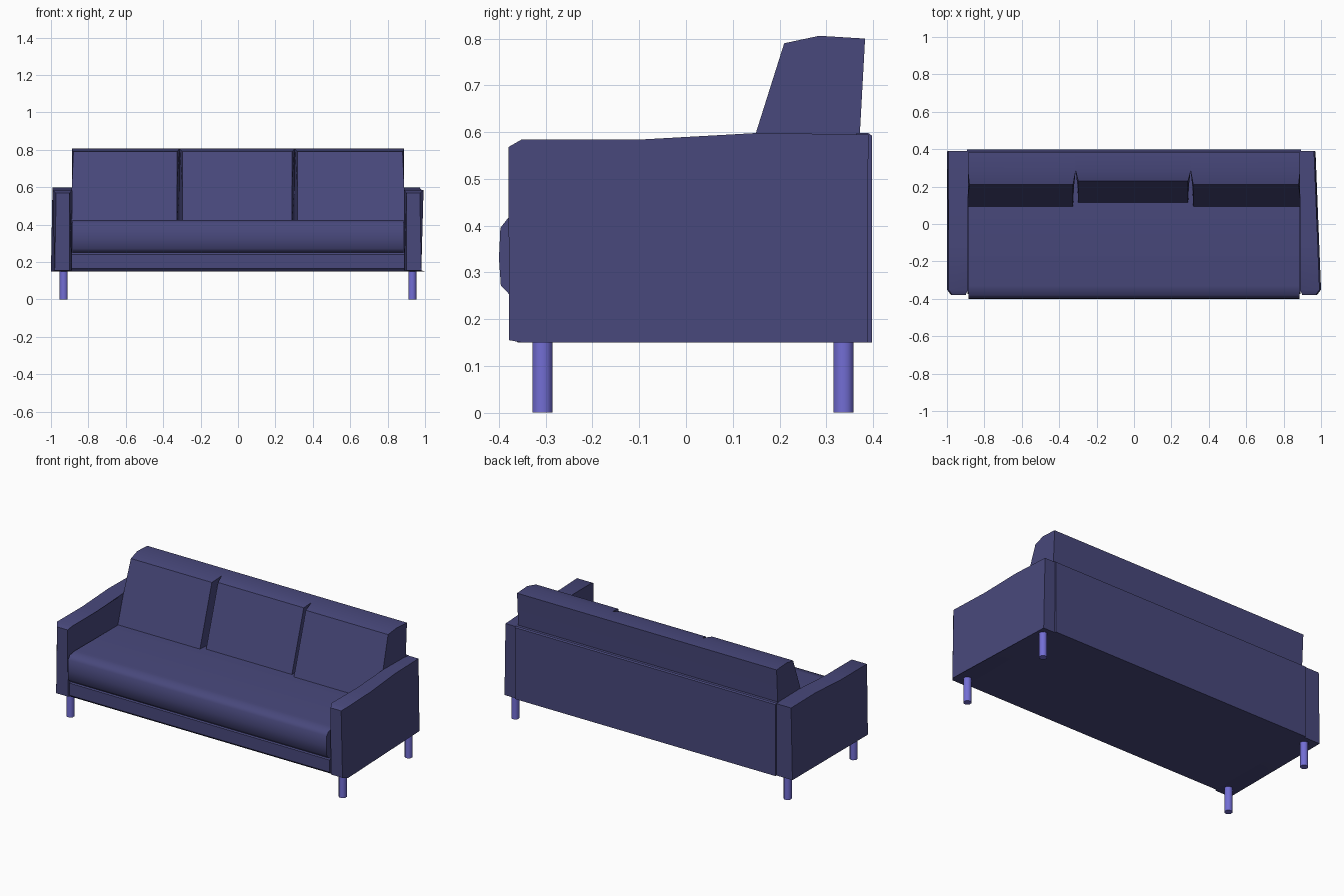
import bpy, bmesh, math

if "Cube" in bpy.data.objects:
    bpy.data.objects.remove(bpy.data.objects["Cube"])


def material(name, rgb):
    m = bpy.data.materials.new(name)
    m.diffuse_color = (*rgb, 1)
    m.use_nodes = True
    m.node_tree.nodes["Principled BSDF"].inputs["Base Color"].default_value = m.diffuse_color
    return m


FABRIC = material("indigo fabric", (0.065, 0.065, 0.2))
LEG = material("violet legs", (0.17, 0.155, 0.66))


def prism(name, profile, x0, x1, adjust=None, angle=30):
    """Extrude a (y, z) profile along x; adjust moves single vertices."""
    bm = bmesh.new()
    a = [bm.verts.new((x0, y, z)) for y, z in profile]
    b = [bm.verts.new((x1, y, z)) for y, z in profile]
    bm.faces.new(a)
    bm.faces.new(b[::-1])
    n = len(profile)
    for i in range(n):
        j = (i + 1) % n
        bm.faces.new((a[i], b[i], b[j], a[j]))
    if adjust:
        for v in bm.verts:
            adjust(v.co)
    bmesh.ops.recalc_face_normals(bm, faces=bm.faces)
    me = bpy.data.meshes.new(name)
    bm.to_mesh(me)
    bm.free()
    me.materials.append(FABRIC)
    ob = bpy.data.objects.new(name, me)
    bpy.context.collection.objects.link(ob)
    bpy.context.view_layer.objects.active = ob
    ob.select_set(True)
    bpy.ops.object.shade_smooth_by_angle(angle=math.radians(angle))
    ob.select_set(False)
    return ob


# base box under the seat
prism("base", [(-0.36, 0.15), (-0.375, 0.165), (-0.375, 0.24), (-0.365, 0.25),
               (0.38, 0.25), (0.38, 0.15)], -0.89, 0.89)

# one long seat with a soft rounded front
prism("seat", [(-0.375, 0.25), (-0.396, 0.272), (-0.4, 0.33), (-0.397, 0.395),
               (-0.38, 0.417), (-0.33, 0.425), (0.12, 0.422), (0.37, 0.42),
               (0.37, 0.25)], -0.885, 0.885, angle=50)

# back panel
prism("back_panel", [(0.365, 0.15), (0.398, 0.15), (0.398, 0.592),
                     (0.39, 0.598), (0.365, 0.598)], -0.892, 0.892)

# three leaning back cushions, narrower towards the front at the gaps
for name, x0, x1, dy in (("left", -0.888, -0.312, 0.0),
                         ("middle", -0.312, 0.303, 0.02),
                         ("right", 0.303, 0.888, 0.0)):
    mid = (x0 + x1) / 2

    def soften(co, mid=mid):
        if co.y < 0.27:
            if abs(co.x) < 0.5:
                co.x += 0.014 * (1 if co.x < mid else -1)
            elif co.z > 0.7:
                co.x -= math.copysign(0.008, co.x)

    prism(name + "_back_cushion",
          [(0.09 + dy, 0.41), (0.15 + dy, 0.6), (0.21 + dy, 0.79), (0.285, 0.806),
           (0.383, 0.8), (0.372, 0.6), (0.37, 0.41)], x0, x1, soften)

# arms with a chamfered front; the right one tapers towards the back
for name, side in (("left_arm", -1), ("right_arm", 1)):
    def shape(co, side=side):
        if abs(co.x) > 0.95:
            if co.y < -0.36:
                co.x -= side * 0.02
            if side > 0:
                co.x -= max(0, co.y + 0.35) * 0.04
            if co.z > 0.5:
                co.x -= side * 0.008
        elif co.y < -0.37:
            co.x += side * 0.012

    prism(name, [(-0.378, 0.155), (-0.35, 0.15), (0.388, 0.15), (0.39, 0.595),
                 (0.15, 0.598), (-0.1, 0.584), (-0.352, 0.584), (-0.38, 0.568)],
          side * 0.888, side * 1.0, shape)

# four short round legs
for xn, x in (("left", -0.932), ("right", 0.932)):
    for yn, y in (("front", -0.307), ("back", 0.337)):
        bpy.ops.mesh.primitive_cylinder_add(vertices=8, radius=0.0235, depth=0.155,
                                            location=(x, y, 0.0775),
                                            rotation=(0, 0, math.pi / 8))
        ob = bpy.context.object
        ob.name = f"{yn}_{xn}_leg"
        ob.data.materials.append(LEG)
        bpy.ops.object.shade_smooth_by_angle(angle=math.radians(50))
        ob.select_set(False)
